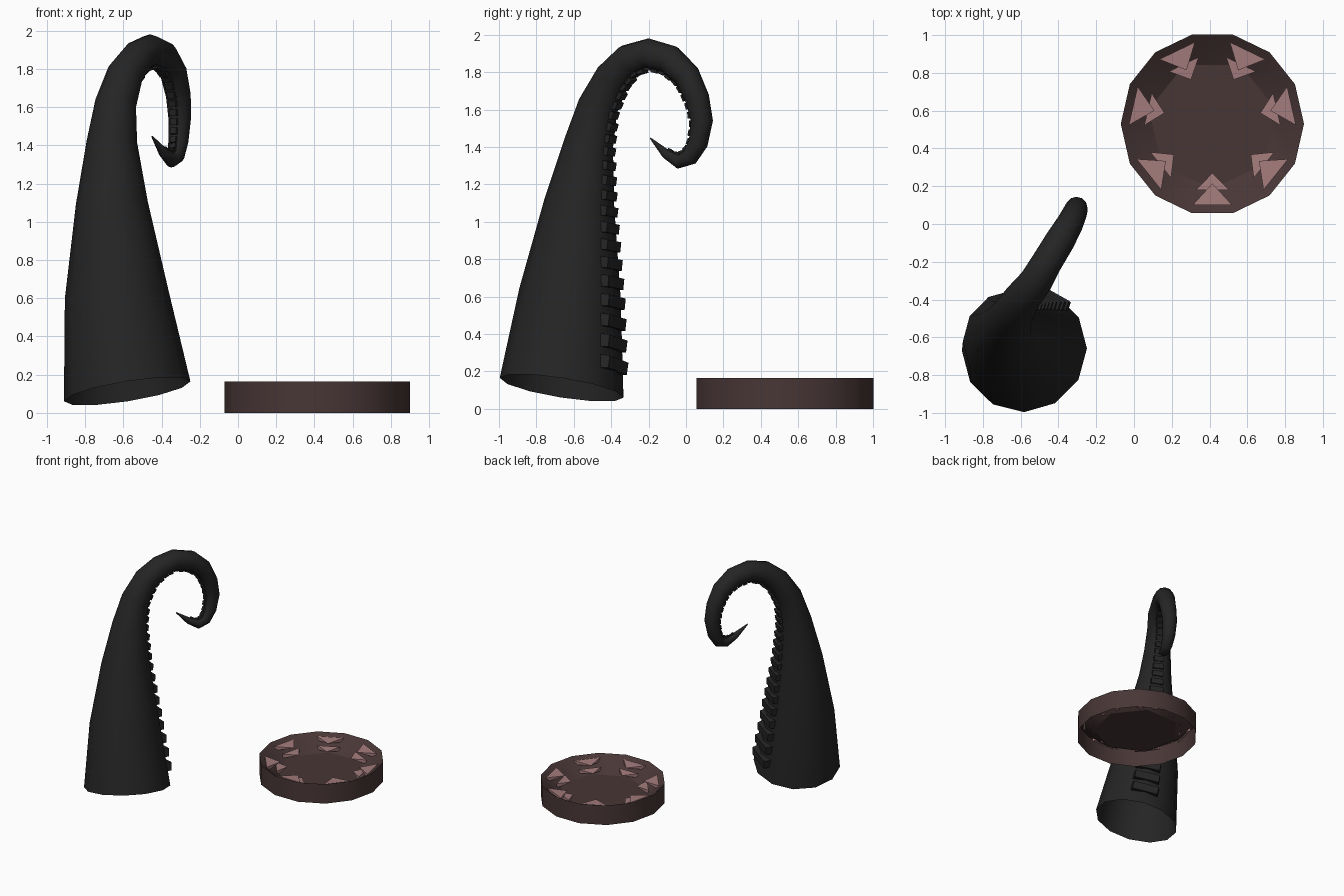
import bpy, bmesh, math
from mathutils import Vector

cube = bpy.data.objects.get("Cube")
if cube:
    bpy.data.objects.remove(cube, do_unlink=True)


def material(name, color):
    m = bpy.data.materials.new(name)
    m.use_nodes = True
    m.diffuse_color = (*color, 1)
    m.node_tree.nodes["Principled BSDF"].inputs["Base Color"].default_value = (*color, 1)
    return m


black = material("charcoal_skin", (0.018, 0.018, 0.018))
brown = material("dark_gum", (0.066, 0.037, 0.037))
pink = material("dusty_pink", (0.37, 0.2, 0.2))


def finish(bm, name, mat, smooth_angle=None):
    mesh = bpy.data.meshes.new(name)
    bm.to_mesh(mesh)
    bm.free()
    mesh.materials.append(mat)
    obj = bpy.data.objects.new(name, mesh)
    bpy.context.collection.objects.link(obj)
    if smooth_angle:
        bpy.ops.object.select_all(action='DESELECT')
        obj.select_set(True)
        bpy.context.view_layer.objects.active = obj
        bpy.ops.object.shade_smooth_by_angle(angle=math.radians(smooth_angle))
    return obj


def bridge(bm, a, b):
    n = len(a)
    for i in range(n):
        j = (i + 1) % n
        bm.faces.new((a[i], a[j], b[j], b[i]))


# Tentacle centre line: x, y, z, radius
PATH = [
    (-.58, -.665, .113, .335), (-.635, -.62, .62, .272), (-.66, -.57, 1.1, .188),
    (-.66, -.52, 1.42, .132), (-.64, -.47, 1.62, .108), (-.59, -.39, 1.775, .096),
    (-.52, -.305, 1.865, .088), (-.46, -.2, 1.9, .081), (-.39, -.085, 1.867, .079),
    (-.338, .005, 1.782, .071), (-.312, .06, 1.66, .065), (-.305, .085, 1.54, .059),
    (-.312, .065, 1.42, .052), (-.326, .02, 1.345, .046), (-.347, -.04, 1.322, .038),
    (-.39, -.105, 1.362, .026), (-.45, -.19, 1.447, .004),
]
points = [Vector(p[:3]) for p in PATH]
radii = [p[3] for p in PATH]
SIDE = Vector((.866, -.5, 0))        # perpendicular to the curl plane

tangents = []
for i in range(len(points)):
    a, b = points[max(i - 1, 0)], points[min(i + 1, len(points) - 1)]
    tangents.append((b - a).normalized())
tangents[0] = Vector((-.16, .16, 1)).normalized()


def frame(t):
    v = (SIDE - t * SIDE.dot(t)).normalized()
    return t.cross(v), v             # inner direction, sideways direction


# Tentacle body, open at the base
bm = bmesh.new()
previous = None
for p, r, t in zip(points, radii, tangents):
    u, v = frame(t)
    ring = []
    for k in range(12):
        a = math.tau * k / 12
        ring.append(bm.verts.new(p + (u * math.cos(a) + v * math.sin(a)) * r))
    if previous:
        bridge(bm, previous, ring)
    previous = ring
bm.faces.new(previous)
bmesh.ops.recalc_face_normals(bm, faces=bm.faces)
finish(bm, "tentacle_body", black, 50)

# Sucker plates along the inner side of the curl
bm = bmesh.new()
wait = 0.14
for i in range(len(points) - 2):
    length = (points[i + 1] - points[i]).length
    while wait < length:
        f = wait / length
        p = points[i].lerp(points[i + 1], f)
        t = tangents[i].lerp(tangents[i + 1], f).normalized()
        r = radii[i] + (radii[i + 1] - radii[i]) * f
        u, v = frame(t)
        step = 0.045 + 0.22 * r
        half_h, half_w, lift = step * 0.32, r * 0.36, 0.006 + 0.04 * r
        rings = []
        for depth, shrink in ((r * 0.85, 1), (r + lift, 0.9)):
            rings.append([bm.verts.new(p + u * depth + v * half_w * sx * shrink + t * half_h * sz * shrink)
                          for sx, sz in ((-1, -1), (1, -1), (1, 1), (-1, 1))])
        bridge(bm, *rings)
        bm.faces.new(rings[1])
        wait += step
    wait -= length
bmesh.ops.recalc_face_normals(bm, faces=bm.faces)
finish(bm, "tentacle_suckers", black)

# Round mouth: outer wall, sloping gum and sunken floor, open underneath
CENTER = Vector((.415, .53, 0))


def polar(radius, angle, z):
    return CENTER + Vector((radius * math.cos(angle), radius * math.sin(angle), z))


TOOTH_ANGLES = [-math.pi / 2 + math.tau * k / 7 for k in range(7)]
bm = bmesh.new()
bottom, top = [], []
for k in range(14):
    a = -math.pi / 2 + math.tau * (k - 0.5) / 14
    bottom.append(bm.verts.new(polar(.485, a, 0)))
    top.append(bm.verts.new(polar(.485, a, .165)))
bridge(bm, bottom, top)
inner = [bm.verts.new(polar(.345, a, .055)) for a in TOOTH_ANGLES]
for k in range(7):
    a, b, c = top[2 * k], top[2 * k + 1], top[(2 * k + 2) % 14]
    bm.faces.new((a, b, inner[k]))
    bm.faces.new((b, c, inner[(k + 1) % 7], inner[k]))
bm.faces.new(inner)
bmesh.ops.recalc_face_normals(bm, faces=bm.faces)
finish(bm, "mouth_ring", brown, 30)

# Two rows of flat pointed teeth
for name, base_r, tip_r, z, half_w in (("outer_teeth", .43, .315, .128, .105),
                                       ("inner_teeth", .35, .26, .085, .088)):
    bm = bmesh.new()
    for a in TOOTH_ANGLES:
        side = Vector((-math.sin(a), math.cos(a), 0)) * half_w
        base = []
        for s, h in ((-1, -1), (1, -1), (1, 1), (-1, 1)):
            base.append(bm.verts.new(polar(base_r, a, z + h * .018) + side * s))
        tip = bm.verts.new(polar(tip_r, a, z + .012))
        bm.faces.new(base)
        for k in range(4):
            bm.faces.new((base[k], base[(k + 1) % 4], tip))
    bmesh.ops.recalc_face_normals(bm, faces=bm.faces)
    finish(bm, name, pink)
